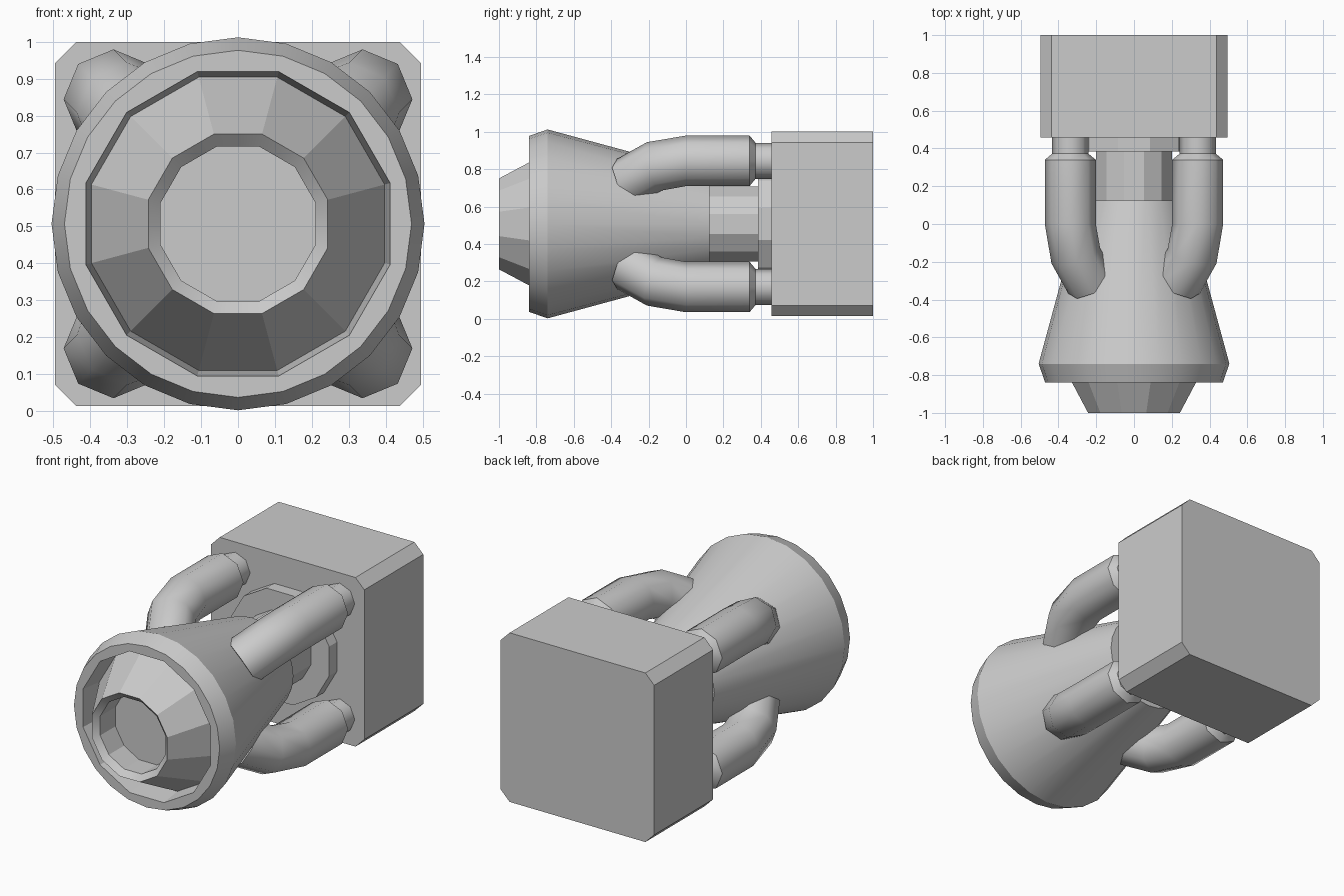
import bpy, bmesh
from math import sin, cos, pi, radians
from mathutils import Vector

old = bpy.data.objects.get("Cube")
if old:
    bpy.data.objects.remove(old, do_unlink=True)

AXIS_Z = 0.507
grey = bpy.data.materials.new("plain_grey")
grey.use_nodes = True
grey.diffuse_color = (0.6, 0.6, 0.6, 1)
grey.node_tree.nodes["Principled BSDF"].inputs["Base Color"].default_value = (0.6, 0.6, 0.6, 1)


def finish(name, bm, smooth=None):
    bmesh.ops.recalc_face_normals(bm, faces=bm.faces)
    mesh = bpy.data.meshes.new(name)
    bm.to_mesh(mesh)
    bm.free()
    mesh.materials.append(grey)
    obj = bpy.data.objects.new(name, mesh)
    bpy.context.collection.objects.link(obj)
    if smooth:
        bpy.ops.object.select_all(action="DESELECT")
        obj.select_set(True)
        bpy.context.view_layer.objects.active = obj
        bpy.ops.object.shade_smooth_by_angle(angle=radians(smooth))
    return obj


def loft(name, stations, sides, corner=0.0, start=0.0, smooth=None):
    """Skin rings given as (offset from axis, y, radius, tilt in degrees, faceted)."""
    bm = bmesh.new()
    out = Vector((cos(corner), 0, sin(corner)))
    side = Vector((-sin(corner), 0, cos(corner)))
    front = Vector((0, -1, 0))
    rings = []
    for offset, y, radius, tilt, faceted in stations:
        t = radians(tilt)
        u = out * cos(t) + front * sin(t)
        centre = out * offset + Vector((0, y, AXIS_Z))
        ring = []
        for k in range(sides):
            a = 2 * pi * k / sides + start
            # faceted rings push every second point out to a half-count polygon
            r = radius / cos(2 * pi / sides) if faceted and k % 2 else radius
            ring.append(bm.verts.new(centre + u * r * cos(a) + side * r * sin(a)))
        rings.append(ring)
    for a, b in zip(rings, rings[1:]):
        for k in range(sides):
            j = (k + 1) % sides
            bm.faces.new((a[k], a[j], b[j], b[k]))
    bm.faces.new(rings[0])
    bm.faces.new(rings[-1])
    return finish(name, bm, smooth)


# Flared bell, its rim, the faceted recess and the hollow cone inside it
bell = [(0.27, 0.125, False), (0.505, -0.74, False), (0.47, -0.84, False),
        (0.412, -0.84, True), (0.397, -0.71, True), (0.243, -1.0, True),
        (0.21, -0.97, True), (0.21, -0.83, True)]
loft("bell", [(0, y, r, 0, f) for r, y, f in bell], 24, smooth=25)

# Neck and its mounting flange
loft("neck", [(0, 0.10, 0.207, 0, False), (0, 0.40, 0.207, 0, False)], 12, start=pi / 12)
loft("neck_flange", [(0, 0.385, 0.33, 0, False), (0, 0.47, 0.33, 0, False)], 12, start=pi / 12)

# Four bent pipes from the block into the bell
pipe = [(0.477, 0.47, 0.096, 0), (0.477, 0.372, 0.096, 0), (0.477, 0.34, 0.135, 0),
        (0.477, 0.0, 0.135, 0), (0.435, -0.17, 0.135, 24), (0.33, -0.30, 0.135, 45)]
corners = {"upper_left": 1, "upper_right": 3, "lower_right": 5, "lower_left": 7}
for label, n in corners.items():
    loft("pipe_" + label, [(*s, False) for s in pipe], 8, corner=n * pi / 4, smooth=46)

# Rear block with its four lengthwise edges chamfered
bm = bmesh.new()
bmesh.ops.create_cube(bm, size=1)
for v in bm.verts:
    v.co = Vector((v.co.x * 0.99, v.co.y * 0.543 + 0.7285, v.co.z * 0.986 + AXIS_Z))
long_edges = [e for e in bm.edges if abs(e.verts[0].co.y - e.verts[1].co.y) > 0.1]
bmesh.ops.bevel(bm, geom=long_edges, offset=0.057, segments=1, affect="EDGES")
finish("rear_block", bm)
